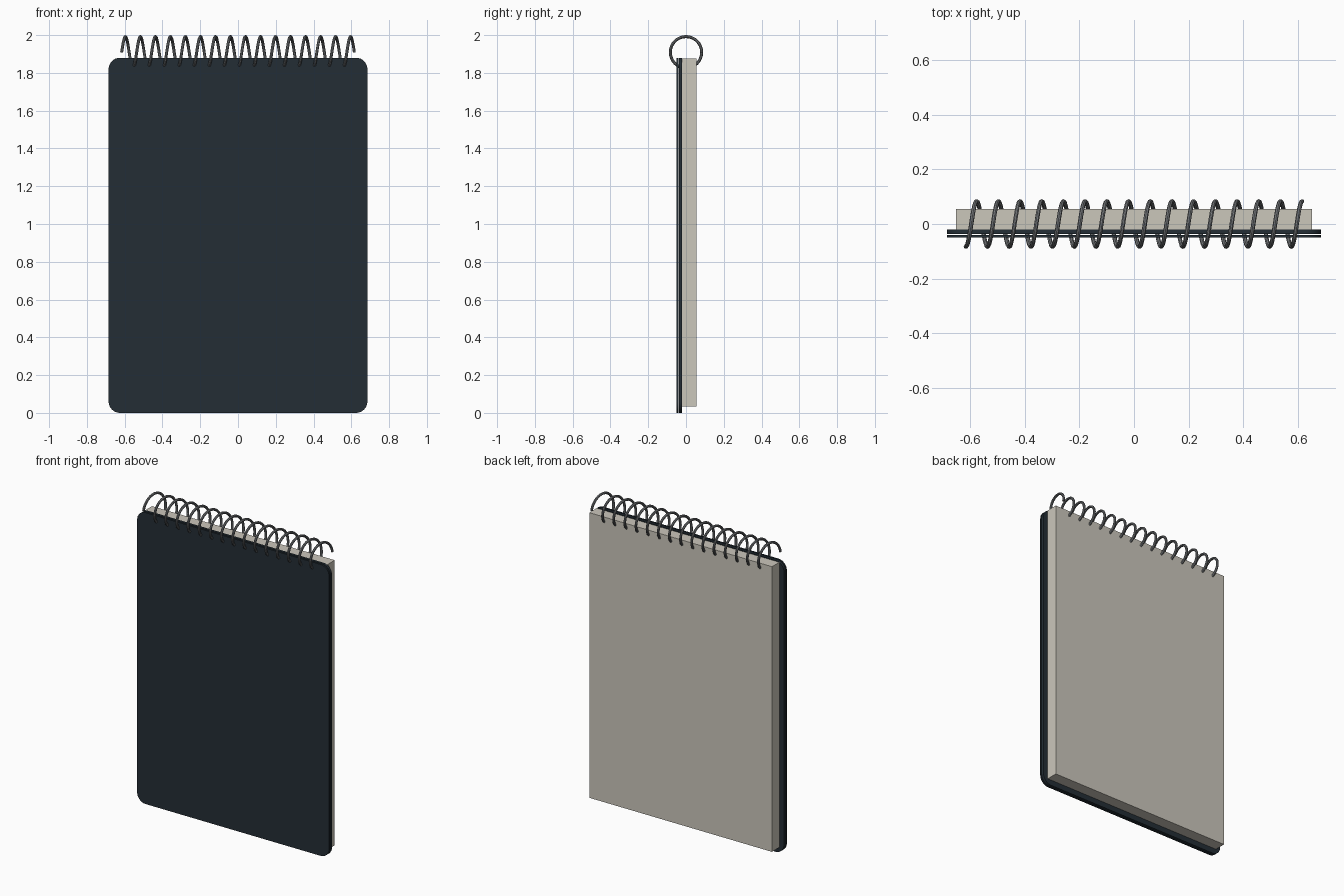
import bpy, bmesh, math

if "Cube" in bpy.data.objects:
    bpy.data.objects.remove(bpy.data.objects["Cube"])


def material(name, rgb):
    m = bpy.data.materials.new(name)
    m.diffuse_color = (*rgb, 1)
    m.use_nodes = True
    m.node_tree.nodes["Principled BSDF"].inputs["Base Color"].default_value = m.diffuse_color
    return m


COVER = material("dark slate card", (0.017, 0.027, 0.036))
PAPER = material("warm grey paper", (0.60, 0.57, 0.50))
STEEL = material("steel wire", (0.19, 0.20, 0.21))


def finish(name, bm, mat):
    mesh = bpy.data.meshes.new(name)
    bm.to_mesh(mesh)
    bm.free()
    mesh.materials.append(mat)
    ob = bpy.data.objects.new(name, mesh)
    bpy.context.collection.objects.link(ob)
    return ob


def board(name, x, z0, z1, y0, y1, radius, mat, steps=8):
    """Upright rounded rectangle, extruded from y0 to y1."""
    bm = bmesh.new()
    pts = []
    corners = [(x, z1, 0), (-x, z1, 90), (-x, z0, 180), (x, z0, 270)]
    for cx, cz, a0 in corners:
        if radius == 0:
            pts.append((cx, cz))
            continue
        ox = cx - math.copysign(radius, cx)
        oz = cz - radius if cz == z1 else cz + radius
        for i in range(steps + 1):
            a = math.radians(a0 + 90 * i / steps)
            pts.append((ox + radius * math.cos(a), oz + radius * math.sin(a)))
    face = bm.faces.new([bm.verts.new((px, y0, pz)) for px, pz in pts])
    ext = bmesh.ops.extrude_face_region(bm, geom=[face])
    verts = [g for g in ext["geom"] if isinstance(g, bmesh.types.BMVert)]
    bmesh.ops.translate(bm, verts=verts, vec=(0, y1 - y0, 0))
    bmesh.ops.recalc_face_normals(bm, faces=bm.faces)
    return finish(name, bm, mat)


# Two rounded cover boards with a thin gap, and the square-cut page block
covers = [board("front_cover", 0.685, 0, 1.88, -0.05, -0.041, 0.06, COVER),
          board("back_cover", 0.685, 0, 1.88, -0.036, -0.02, 0.06, COVER)]
board("page_block", 0.652, 0.035, 1.875, -0.02, 0.055, 0, PAPER)

# Spiral binding: a helix running over the top edge, 15.5 turns
TURNS, PER_TURN, R, WIRE, LENGTH = 15.5, 32, 0.083, 0.008, 1.232
count = int(TURNS * PER_TURN)
curve = bpy.data.curves.new("spiral_path", "CURVE")
curve.dimensions = "3D"
curve.bevel_depth = WIRE
curve.bevel_resolution = 2
curve.use_fill_caps = True
spline = curve.splines.new("POLY")
spline.points.add(count)
for i, p in enumerate(spline.points):
    a = 2 * math.pi * i / PER_TURN
    p.co = (-LENGTH / 2 + LENGTH * i / count,
            -R * math.cos(a), 1.909 + R * math.sin(a), 1)
curve.materials.append(STEEL)
coil = bpy.data.objects.new("spiral_binding", curve)
bpy.context.collection.objects.link(coil)

# Turn the wire into a mesh and shade smooth
bpy.ops.object.select_all(action="DESELECT")
coil.select_set(True)
bpy.context.view_layer.objects.active = coil
bpy.ops.object.convert(target="MESH")
for ob in covers:
    ob.select_set(True)
bpy.ops.object.shade_smooth_by_angle(angle=math.radians(40))
